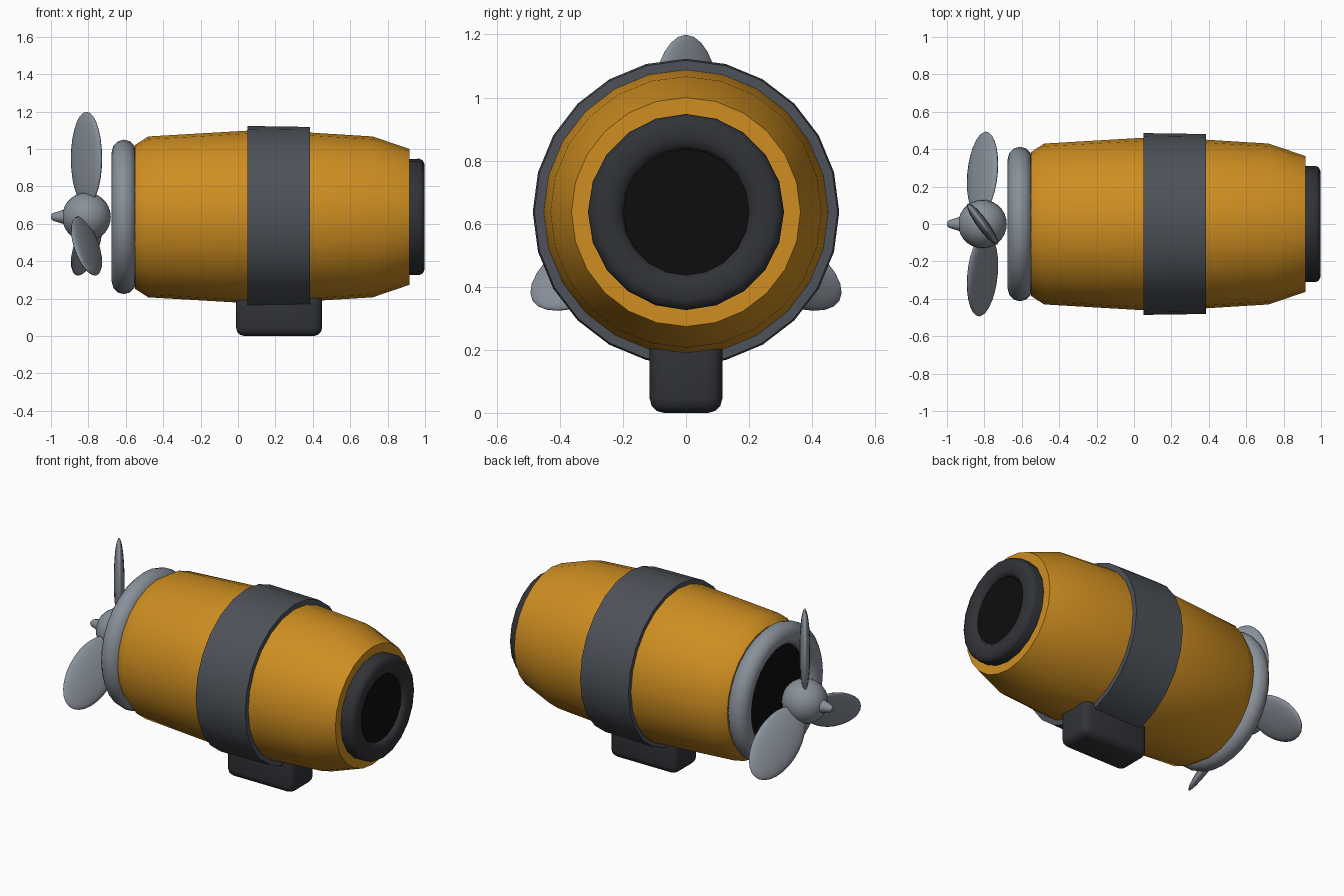
import bpy, bmesh
from math import sin, cos, pi, radians, atan2
from mathutils import Matrix, Vector

if "Cube" in bpy.data.objects:
    bpy.data.objects.remove(bpy.data.objects["Cube"])

AXIS_Z = 0.637


def material(name, rgb):
    m = bpy.data.materials.new(name)
    m.diffuse_color = (*rgb, 1)
    m.use_nodes = True
    m.node_tree.nodes["Principled BSDF"].inputs["Base Color"].default_value = m.diffuse_color
    return m


orange = material("orange_paint", (0.62, 0.27, 0.015))
dark = material("dark_grey", (0.075, 0.085, 0.10))
rubber = material("charcoal", (0.03, 0.033, 0.038))
steel = material("light_steel", (0.25, 0.28, 0.32))
black = material("black", (0.004, 0.004, 0.004))


def finish(name, bm, mat, angle=40):
    bmesh.ops.recalc_face_normals(bm, faces=bm.faces)
    me = bpy.data.meshes.new(name)
    bm.to_mesh(me)
    bm.free()
    ob = bpy.data.objects.new(name, me)
    bpy.context.collection.objects.link(ob)
    me.materials.append(mat)
    bpy.ops.object.select_all(action='DESELECT')
    ob.select_set(True)
    bpy.context.view_layer.objects.active = ob
    bpy.ops.object.shade_smooth_by_angle(angle=radians(angle))
    return ob


def lathe(name, profile, mat, n=24, closed=False, caps=False, angle=40):
    """Spin (x, radius) points around the long axis."""
    bm = bmesh.new()
    rings = [[bm.verts.new((x, r * sin(2 * pi * i / n), AXIS_Z + r * cos(2 * pi * i / n)))
              for i in range(n)] for x, r in profile]
    pairs = list(zip(rings, rings[1:]))
    if closed:
        pairs.append((rings[-1], rings[0]))
    for a, b in pairs:
        for i in range(n):
            j = (i + 1) % n
            bm.faces.new((a[i], a[j], b[j], b[i]))
    if caps:
        bm.faces.new(rings[0])
        bm.faces.new(rings[-1])
    return finish(name, bm, mat, angle)


# Barrel body
lathe("barrel_body", [(-0.55, 0.385), (-0.48, 0.43), (0.05, 0.461), (0.38, 0.451),
                      (0.72, 0.43), (0.917, 0.363)], orange, caps=True)

# Band round the middle
lathe("middle_band", [(0.052, 0.45), (0.052, 0.486), (0.385, 0.481), (0.385, 0.445)],
      dark, closed=True)

# Intake ring and dark opening
lathe("intake_ring", [(-0.61 + 0.065 * cos(t * pi / 6), 0.348 + 0.065 * sin(t * pi / 6))
                      for t in range(12)], steel, n=32, closed=True)
lathe("intake_opening", [(-0.60, 0.31), (-0.55, 0.31)], black, caps=True)

# Exhaust ring and dark opening
lathe("exhaust_ring", [(0.90, 0.31), (0.97, 0.311), (0.988, 0.302), (0.998, 0.28),
                       (0.998, 0.235), (0.988, 0.21), (0.97, 0.199), (0.90, 0.199)],
      rubber, n=20, closed=True, angle=60)
lathe("exhaust_opening", [(0.91, 0.205), (0.972, 0.205)], black, n=20, caps=True)

# Propeller hub and nose
HUB = Vector((-0.81, 0, AXIS_Z))
bm = bmesh.new()
bmesh.ops.create_uvsphere(bm, u_segments=24, v_segments=14, radius=0.13,
                          matrix=Matrix.Translation(HUB) @ Matrix.Rotation(pi / 2, 4, 'Y'))
finish("propeller_hub", bm, steel)
lathe("propeller_nose", [(-0.91, 0.045), (-0.945, 0.034), (-0.99, 0.02), (-1.0, 0.01)],
      steel, n=16, caps=True)

# Three twisted blades
pitch = atan2(0.11, -0.08)
for k in range(3):
    bm = bmesh.new()
    place = (Matrix.Translation(HUB) @ Matrix.Rotation(k * 2 * pi / 3, 4, 'X')
             @ Matrix.Translation((0, 0, 0.312)) @ Matrix.Rotation(pitch, 4, 'Z')
             @ Matrix.Diagonal((0.136, 0.03, 0.25, 1)))
    bmesh.ops.create_uvsphere(bm, u_segments=20, v_segments=14, radius=1, matrix=place)
    finish(f"propeller_blade_{k + 1}", bm, steel, 80)

# Mounting foot
bm = bmesh.new()
bmesh.ops.create_cube(bm, size=1, matrix=Matrix.Translation((0.22, 0, 0.14))
                      @ Matrix.Diagonal((0.46, 0.23, 0.28, 1)))
bmesh.ops.bevel(bm, geom=bm.edges[:], offset=0.045, segments=3, profile=0.5,
                affect='EDGES')
finish("mounting_foot", bm, rubber)
